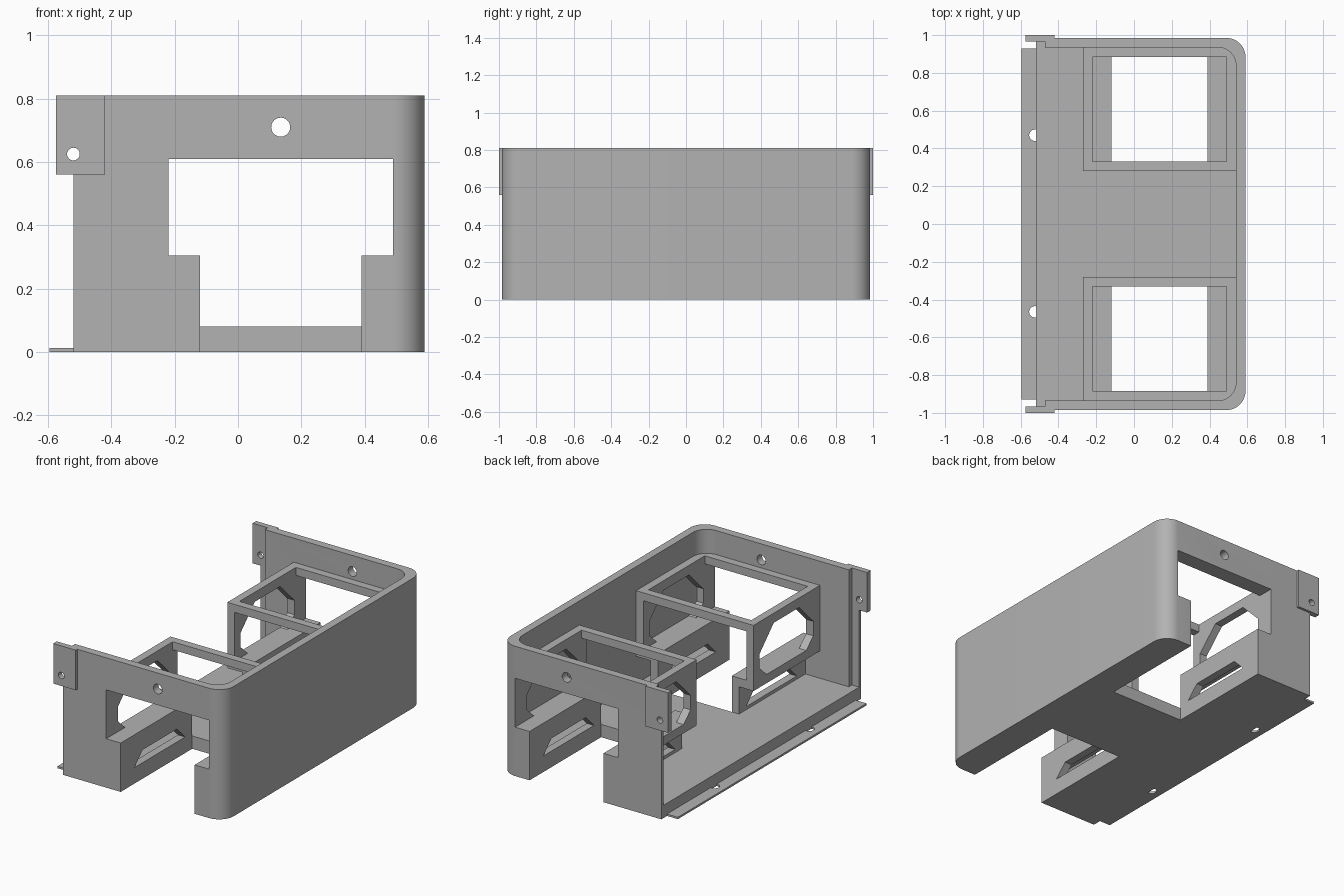
import bpy, bmesh, math
from mathutils import Vector

if "Cube" in bpy.data.objects:
    bpy.data.objects.remove(bpy.data.objects["Cube"])

grey = bpy.data.materials.new("plain grey")
grey.diffuse_color = (0.45, 0.45, 0.45, 1)
grey.use_nodes = True
grey.node_tree.nodes["Principled BSDF"].inputs["Base Color"].default_value = grey.diffuse_color

# How a 2D profile point plus a depth maps to 3D for each extrusion axis
PLACE = {
    'X': lambda u, v, d: (d, u, v),
    'Y': lambda u, v, d: (u, d, v),
    'Z': lambda u, v, d: (u, v, d),
}


def prism(name, pts, axis, a, b):
    """Extrude a closed 2D profile along an axis from a to b."""
    bm = bmesh.new()
    face = bm.faces.new([bm.verts.new(PLACE[axis](u, v, a)) for u, v in pts])
    res = bmesh.ops.extrude_face_region(bm, geom=[face])
    shift = Vector(PLACE[axis](0, 0, b - a))
    for g in res['geom']:
        if isinstance(g, bmesh.types.BMVert):
            g.co += shift
    bmesh.ops.recalc_face_normals(bm, faces=bm.faces)
    me = bpy.data.meshes.new(name)
    bm.to_mesh(me)
    bm.free()
    ob = bpy.data.objects.new(name, me)
    bpy.context.collection.objects.link(ob)
    me.materials.append(grey)
    return ob


def rect(u0, u1, v0, v1):
    return [(u0, v0), (u1, v0), (u1, v1), (u0, v1)]


def arc(cx, cy, r, a0, a1, n=12):
    return [(cx + r * math.cos(math.radians(a0 + (a1 - a0) * i / n)),
             cy + r * math.sin(math.radians(a0 + (a1 - a0) * i / n))) for i in range(n + 1)]


def circle(cx, cy, r, n=32):
    return arc(cx, cy, r, 0, 360, n)[:-1]


def cut(ob, *cutters):
    """Subtract the cutters from an object, then discard them."""
    for c in cutters:
        m = ob.modifiers.new("cut", 'BOOLEAN')
        m.operation, m.solver, m.object = 'DIFFERENCE', 'EXACT', c
        bpy.context.view_layer.objects.active = ob
        bpy.ops.object.modifier_apply(modifier=m.name)
        bpy.data.objects.remove(c)


def smooth(ob):
    bpy.ops.object.select_all(action='DESELECT')
    ob.select_set(True)
    bpy.context.view_layer.objects.active = ob
    bpy.ops.object.shade_smooth_by_angle(angle=math.radians(30))


def flip(pts):
    return [(u, -v) for u, v in reversed(pts)]


# U-shaped outer wall with rounded corners and thinned rear ends
outer = [(-0.52, 0.985)] + arc(0.49, 0.885, 0.1, 90, 0)
inner = arc(0.445, 0.84, 0.095, 0, 90) + [(-0.47, 0.935), (-0.47, 0.965), (-0.52, 0.965)]
wall = prism("outer_wall", outer + flip(outer) + flip(inner) + inner, 'Z', 0, 0.81)

# Stepped openings and screw holes through both end walls
opening = [(-0.12, -0.1), (0.39, -0.1), (0.39, 0.305), (0.49, 0.305),
           (0.49, 0.61), (-0.22, 0.61), (-0.22, 0.305), (-0.12, 0.305)]
cut(wall,
    prism("opening_cutter", opening, 'Y', -1.2, 1.2),
    prism("wall_hole_cutter", circle(0.135, 0.71, 0.03), 'Y', -1.2, 1.2),
    prism("tab_hole_cutter", circle(-0.52, 0.625, 0.02), 'Y', -1.2, 1.2))
smooth(wall)

# Floor plate with a bay notch at each end
half = [(-0.52, 0.965), (-0.12, 0.965), (-0.12, 0.28), (0.39, 0.28), (0.39, 0.935), (0.54, 0.935)]
prism("floor", half + flip(half), 'Z', 0, 0.08)

# Thin rear flange with half-round notches
flange = prism("rear_flange", rect(-0.595, -0.52, -0.93, 0.93), 'Z', 0, 0.012)
cut(flange, *[prism("notch_cutter", circle(-0.525, y, 0.03), 'Z', -0.1, 0.1)
              for y in (-0.465, 0.47)])
smooth(flange)

# Stepped cage side profile, and its window shapes
side = [(-0.27, 0.66), (-0.22, 0.66), (-0.22, 0.305), (-0.12, 0.305),
        (-0.12, 0.08), (-0.17, 0.08), (-0.17, 0.25), (-0.27, 0.25)]
window = [(0.41, 0.305), (0.80, 0.305), (0.87, 0.37), (0.87, 0.46),
          (0.73, 0.60), (0.48, 0.60), (0.34, 0.46), (0.34, 0.37)]
slot = [(0.35, 0.10), (0.85, 0.10), (0.77, 0.18), (0.43, 0.18)]

for s, end in ((-1, "front"), (1, "back")):
    # Cage sides, mirrored about the middle of the bay
    for m, hand in ((1, "left"), (-1, "right")):
        prof = [(0.135 + m * (x - 0.135), z) for x, z in side]
        ob = prism(f"{end}_cage_{hand}_side", prof, 'Y', s * 0.28, s * 0.935)
        cut(ob, *[prism("window_cutter", [(s * y, z) for y, z in shape], 'X', -0.4, 0.7)
                  for shape in (window, slot)])
    # Cage top beams
    for y0, y1, label in ((0.28, 0.33, "inner"), (0.885, 0.935, "outer")):
        prism(f"{end}_cage_{label}_beam", rect(-0.22, 0.49, 0.61, 0.66), 'Y', s * y0, s * y1)
    # Hooked mounting tab
    tab = [(-0.575, 0.965), (-0.52, 0.965), (-0.52, 0.985),
           (-0.42, 0.985), (-0.42, 1.0), (-0.575, 1.0)]
    ob = prism(f"{end}_mounting_tab", [(x, s * y) for x, y in tab], 'Z', 0.56, 0.81)
    cut(ob, prism("tab_hole_cutter", circle(-0.52, 0.625, 0.02), 'Y', -1.2, 1.2))
    smooth(ob)
